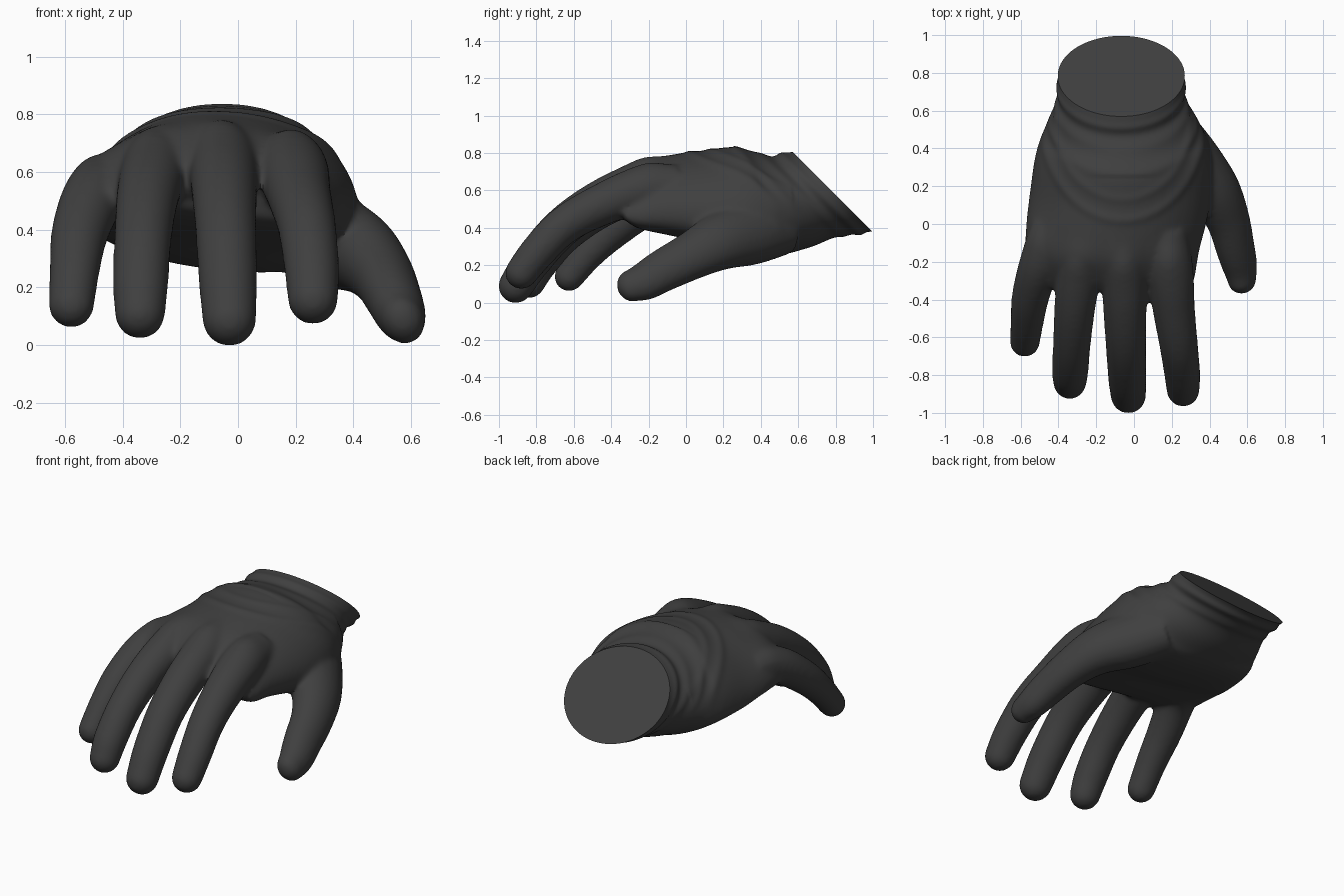
import bpy, bmesh, math
from mathutils import Vector

if "Cube" in bpy.data.objects:
    bpy.data.objects.remove(bpy.data.objects["Cube"])

leather = bpy.data.materials.new("black leather")
leather.diffuse_color = (0.05, 0.05, 0.05, 1)
leather.use_nodes = True
leather.node_tree.nodes["Principled BSDF"].inputs["Base Color"].default_value = leather.diffuse_color


def spline(keys, steps=6):
    """Catmull-Rom samples through tuples of numbers."""
    keys = [Vector(k) for k in keys]
    k = [2 * keys[0] - keys[1]] + keys + [2 * keys[-1] - keys[-2]]
    out = []
    for i in range(1, len(k) - 2):
        a, b, c, d = k[i - 1:i + 3]
        for s in range(steps):
            t = s / steps
            out.append(0.5 * (2 * b + (c - a) * t + (2 * a - 5 * b + 4 * c - d) * t * t
                              + (3 * b - a - 3 * c + d) * t ** 3))
    return out + [keys[-1]]


def loft(bm, rings):
    """Skin closed rings of points and cap both ends."""
    vs = [[bm.verts.new(p) for p in r] for r in rings]
    n = len(vs[0])
    faces = [bm.faces.new((a[i], a[(i + 1) % n], b[(i + 1) % n], b[i]))
             for a, b in zip(vs, vs[1:]) for i in range(n)]
    faces += [bm.faces.new(vs[0]), bm.faces.new(vs[-1])]
    bmesh.ops.recalc_face_normals(bm, faces=faces)


def digit(bm, keys, tall=1.0, roll=0.0):
    """Tapering tube with a domed tip; keys are x, y, z, radius."""
    pts = spline(keys)
    tip, tan = pts[-1], (pts[-1] - pts[-2]).xyz.normalized()
    for s in range(1, 7):
        a = s / 6.3 * math.pi / 2
        p = tip.xyz + tan * tip.w * math.sin(a)
        pts.append(Vector((*p, tip.w * math.cos(a))))
    rings = []
    for i, p in enumerate(pts):
        t = (pts[min(i + 1, len(pts) - 1)].xyz - pts[max(i - 1, 0)].xyz).normalized()
        side = (Vector((1, 0, 0)) - t * t.x).normalized()
        up = t.cross(side)
        side, up = (side * math.cos(roll) + up * math.sin(roll),
                    (up * math.cos(roll) - side * math.sin(roll)) * tall)
        rings.append([p.xyz + p.w * (side * math.cos(j * math.tau / 20) + up * math.sin(j * math.tau / 20))
                      for j in range(20)])
    loft(bm, rings)


bm = bmesh.new()

# Palm and wrist: left x, right x, top y, top z, bottom y, bottom z, sag at the sides
palm = [
    (-.41, .28, .67, .81, 1.12, .36, 0),
    (-.405, .27, .57, .812, .99, .385, 0),
    (-.405, .268, .51, .80, .90, .365, 0),
    (-.415, .28, .46, .79, .80, .355, 0),
    (-.465, .35, .38, .805, .66, .30, .03),
    (-.52, .41, .26, .838, .48, .265, .075),
    (-.55, .415, .10, .82, .26, .295, .10),
    (-.57, .385, -.05, .80, .08, .35, .105),
    (-.575, .345, -.19, .765, -.10, .39, .10),
    (-.54, .325, -.30, .695, -.24, .43, .10),
    (-.49, .31, -.36, .63, -.31, .47, .08)]
rings = []
for x0, x1, yt, zt, yb, zb, sag in map(tuple, spline(palm, 5)):
    ring = []
    for j in range(48):
        a = j * math.tau / 48
        e = 0.9 if sag > .05 else 1.0
        u = math.copysign(abs(math.cos(a)) ** e, math.cos(a))
        v = math.copysign(abs(math.sin(a)) ** e, math.sin(a))
        low = max(0, -v)
        ring.append(((x0 + x1) / 2 + u * (x1 - x0) / 2, (yt + yb) / 2 + v * (yt - yb) / 2,
                     (zt + zb) / 2 + v * (zt - zb) / 2 - sag * u * u * (1 - .5 * low) - .6 * sag * u * low))
    rings.append(ring)
loft(bm, rings)

# Little, ring, middle and index fingers
digit(bm, [(-.43, -.02, .55, .115), (-.495, -.20, .525, .11), (-.547, -.38, .40, .1),
           (-.566, -.52, .27, .088), (-.578, -.625, .145, .08)])
digit(bm, [(-.26, -.05, .64, .12), (-.29, -.25, .605, .118), (-.315, -.46, .51, .108),
           (-.33, -.65, .37, .1), (-.338, -.78, .22, .097), (-.34, -.84, .115, .088)])
digit(bm, [(-.06, -.05, .67, .125), (-.053, -.25, .635, .122), (-.048, -.46, .545, .115),
           (-.042, -.66, .41, .107), (-.035, -.82, .23, .102), (-.03, -.91, .095, .094)])
digit(bm, [(.16, -.05, .62, .125), (.19, -.25, .605, .125), (.212, -.46, .525, .112),
           (.238, -.65, .42, .102), (.255, -.79, .28, .096), (.26, -.88, .165, .088)])

# Thumb with its fleshy root
digit(bm, [(.17, .50, .43, .15), (.30, .33, .38, .155), (.42, .18, .33, .135), (.495, .03, .255, .112),
           (.535, -.12, .178, .1), (.56, -.22, .12, .09), (.572, -.295, .094, .075)], 1.18, .4)

mesh = bpy.data.meshes.new("glove")
bm.to_mesh(mesh)
bm.free()
glove = bpy.data.objects.new("glove", mesh)
bpy.context.collection.objects.link(glove)

# Fuse the parts into one soft skin
fuse = glove.modifiers.new("fuse", 'REMESH')
fuse.mode, fuse.voxel_size = 'VOXEL', 0.012
soft = glove.modifiers.new("soften", 'SMOOTH')
soft.factor, soft.iterations = 0.5, 18
skin = bpy.data.meshes.new_from_object(glove.evaluated_get(bpy.context.evaluated_depsgraph_get()))
glove.modifiers.clear()
glove.data = skin


def bump(d, w):
    return math.exp(-(d / w) ** 2)


KNUCKLES = [(-.51, -.08), (-.30, -.20), (-.06, -.22), (.19, -.19)]
bm = bmesh.new()
bm.from_mesh(skin)
bm.normal_update()
moves = []
for v in bm.verts:
    x, y, z = v.co
    up = max(0, min(1, v.normal.z * 2))
    # Padded knuckles
    h = up * .014 * max(bump(math.hypot(x - kx, (y - ky) * .8), .075) for kx, ky in KNUCKLES)
    # Curved flap seams on the back of the hand
    for bottom, half, height in ((.02, .43, .007), (.13, .36, .005)):
        r = math.hypot((x + .06) / half, (y - .55) / (.55 - bottom))
        if y < .57:
            h += up * height * bump((r - 1) * half, .022)
    # Gathered rings around the wrist
    s = (y + z) / math.sqrt(2)
    if y > .25:
        h += .008 * bump(s - .925, .02) - .004 * bump(s - .885, .018) + .005 * bump(s - .845, .02)
        h += up * .006 * bump(s - .775, .02)
    moves.append(v.co + v.normal * h)
for v, co in zip(bm.verts, moves):
    v.co = co

# Flat slanted wrist end
cut = bmesh.ops.bisect_plane(bm, geom=bm.verts[:] + bm.edges[:] + bm.faces[:], dist=1e-5,
                             plane_co=(0, .78, .60), plane_no=(0, 1, 1), clear_outer=True)
bmesh.ops.contextual_create(bm, geom=[e for e in cut["geom_cut"] if isinstance(e, bmesh.types.BMEdge)])

# Rest on the ground
low = min(v.co.z for v in bm.verts)
for v in bm.verts:
    v.co.z -= low
bm.normal_update()
bm.to_mesh(skin)
bm.free()
skin.materials.clear()
skin.materials.append(leather)
bpy.context.view_layer.objects.active = glove
glove.select_set(True)
bpy.ops.object.shade_smooth_by_angle(angle=math.radians(40))
